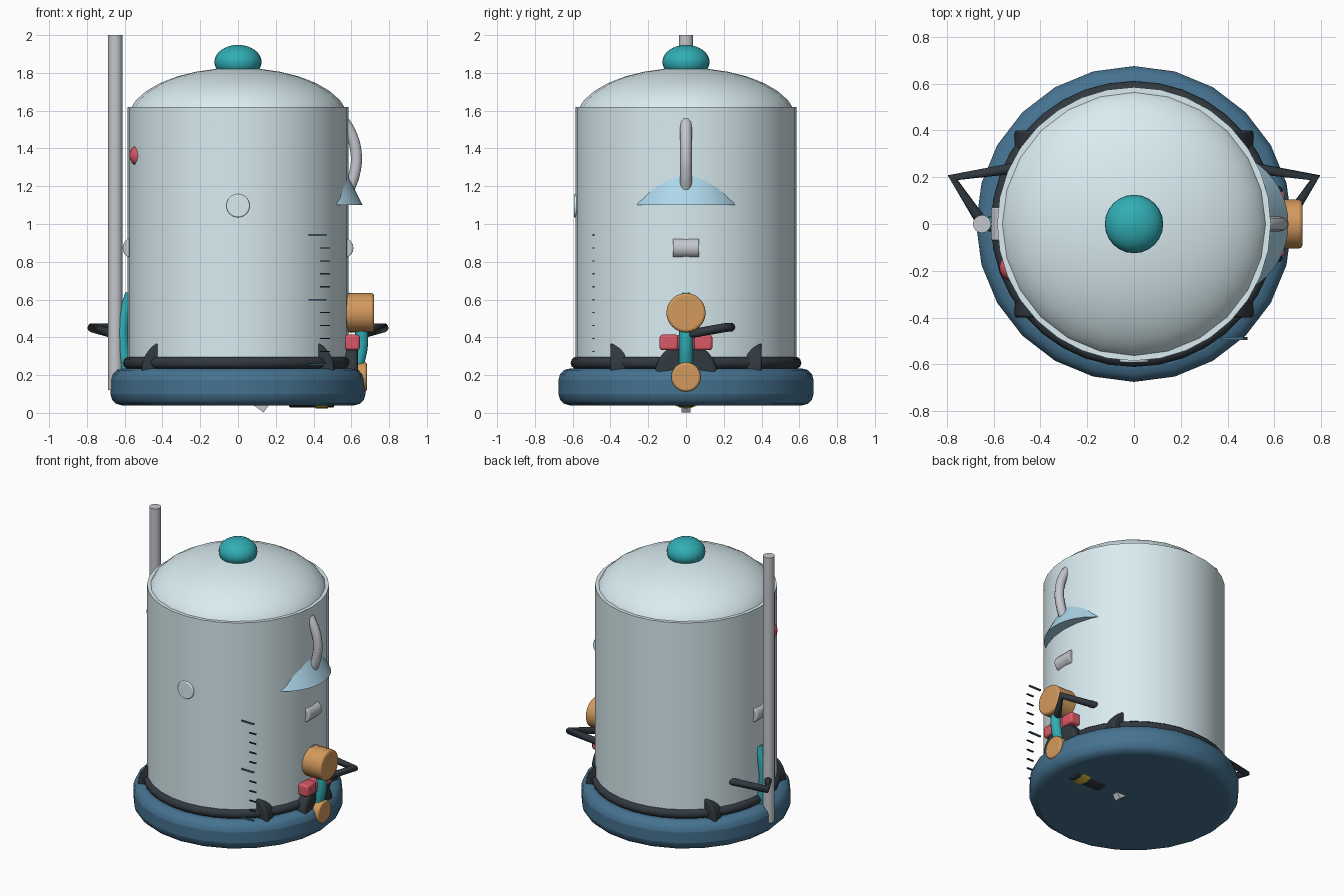
import bpy, bmesh, math
from mathutils import Vector, Matrix

if "Cube" in bpy.data.objects:
    bpy.data.objects.remove(bpy.data.objects["Cube"])

COL = {
    "glass": (0.70, 0.84, 0.88, 1), "navy": (0.06, 0.17, 0.28, 1),
    "black": (0.03, 0.04, 0.05, 1), "teal": (0.03, 0.42, 0.46, 1),
    "orange": (0.65, 0.32, 0.11, 1), "red": (0.70, 0.10, 0.14, 1),
    "sky": (0.42, 0.68, 0.83, 1), "steel": (0.55, 0.57, 0.61, 1),
    "gold": (0.70, 0.50, 0.05, 1),
}
MATS = {}


def finish(obj, name, col, bevel=0, angle=35):
    obj.name = name
    if col not in MATS:
        MATS[col] = bpy.data.materials.new(col)
        MATS[col].diffuse_color = COL[col]
    obj.data.materials.append(MATS[col])
    if bevel:
        m = obj.modifiers.new("bevel", "BEVEL")
        m.width, m.segments = bevel, 3
    if obj.type == "MESH":
        bpy.ops.object.select_all(action="DESELECT")
        obj.select_set(True)
        bpy.context.view_layer.objects.active = obj
        bpy.ops.object.shade_smooth_by_angle(angle=math.radians(angle))
    return obj


AXIS = {"x": (0, math.pi / 2, 0), "y": (math.pi / 2, 0, 0), "z": (0, 0, 0)}


def cyl(name, col, loc, r, depth, axis="z", bevel=0, n=24, r2=None):
    bpy.ops.mesh.primitive_cone_add(vertices=n, radius1=r, radius2=r if r2 is None else r2,
                                    depth=depth, location=loc, rotation=AXIS[axis])
    return finish(bpy.context.object, name, col, bevel)


def ball(name, col, loc, size):
    bpy.ops.mesh.primitive_uv_sphere_add(segments=24, ring_count=16, radius=1, location=loc)
    o = bpy.context.object
    o.scale = size
    return finish(o, name, col)


def box(name, col, loc, size, bevel=0, rot=(0, 0, 0)):
    bpy.ops.mesh.primitive_cube_add(size=1, location=loc, rotation=rot)
    o = bpy.context.object
    o.scale = size
    bpy.ops.object.transform_apply(location=False, rotation=False, scale=True)
    return finish(o, name, col, bevel)


def tube(name, col, pts, r, smooth=True):
    cu = bpy.data.curves.new(name, "CURVE")
    cu.dimensions = "3D"
    cu.bevel_depth, cu.bevel_resolution, cu.resolution_u = r, 3, 6
    cu.use_fill_caps = True
    sp = cu.splines.new("BEZIER")
    sp.bezier_points.add(len(pts) - 1)
    for bp, p in zip(sp.bezier_points, pts):
        bp.co = p
        bp.handle_left_type = bp.handle_right_type = "AUTO" if smooth else "VECTOR"
    o = bpy.data.objects.new(name, cu)
    bpy.context.collection.objects.link(o)
    return finish(o, name, col)


# Rounded base, rubber ring, clear body, domed lid and knob
cyl("base", "navy", (0, 0, 0.1375), 0.675, 0.195, bevel=0.06)
bpy.ops.mesh.primitive_torus_add(major_radius=0.578, minor_radius=0.033, major_segments=36,
                                 minor_segments=10, location=(0, 0, 0.265))
finish(bpy.context.object, "seal_ring", "black", angle=60)
cyl("body", "glass", (0, 0, 0.91), 0.585, 1.42, n=32)
ball("lid", "glass", (0, 0, 1.55), (0.584, 0.584, 0.277))
ball("lid_knob", "teal", (0, 0, 1.858), (0.125, 0.125, 0.09))

# Tall mast on the left
cyl("mast", "steel", (-0.65, 0, 1.06), 0.038, 1.88)

# Rounded feet half buried in the wall
for sx in (-1, 1):
    for sy in (-1, 1):
        cyl("wheel_lug", "black", (0.35 * sx, 0.36 * sy, 0.23), 0.16, 0.08, "y", 0.012)
cyl("side_hub", "black", (0.5, 0, 0.205), 0.165, 0.27, "x", 0.02)

# Mirrored side parts: grey rollers and bent arms
for s in (-1, 1):
    cyl("side_roller", "steel", (0.558 * s, 0, 0.873), 0.053, 0.14, "y", 0.006)
    tube("bent_arm", "black", [(0.5 * s, 0.24, 0.455), (0.775 * s, 0.198, 0.45),
                               (0.665 * s, 0.03, 0.42)], 0.024, False)

# Teal side straps
tube("strap_left", "teal", [(-0.565, 0, 0.63), (-0.605, 0, 0.5), (-0.61, 0, 0.38),
                            (-0.585, 0, 0.22)], 0.034)
tube("strap_right", "teal", [(0.56, 0, 0.62), (0.63, 0, 0.5), (0.655, 0, 0.4),
                             (0.625, 0, 0.22)], 0.036)

# Right side: shade, hook, orange caps and red buckle
cyl("shade", "sky", (0.343, 0, 1.2), 0.317, 0.2, r2=0.217, n=48)
tube("hook", "steel", [(0.53, 0, 1.58), (0.588, 0, 1.5), (0.626, 0, 1.37),
                       (0.615, 0, 1.26), (0.59, 0, 1.19)], 0.031)
cyl("upper_cap", "orange", (0.64, 0, 0.53), 0.104, 0.16, "x", 0.014)
cyl("lower_cap", "orange", (0.6, 0, 0.19), 0.078, 0.165, "x", 0.012)
for y in (-0.09, 0, 0.09):
    box("buckle", "red", (0.605, y, 0.373), (0.08, 0.1, 0.082), 0.015)

# Front button and red stud
cyl("front_button", "glass", (0, -0.55, 1.097), 0.062, 0.085, "y", 0.006)
ball("red_stud", "red", (-0.515, -0.185, 1.363), (0.06, 0.06, 0.06))

# Measuring scale
for i in range(11):
    long = i % 5 == 0
    box("scale_mark", "navy" if long else "black",
        (0.42 if long else 0.46, -0.49, 0.257 + i * 0.0685),
        (0.095 if long else 0.052, 0.012, 0.009 if long else 0.006))

# Underside: banded barrel and small tip
cyl("barrel", "black", (0.39, 0, 0.135), 0.107, 0.24, "x", 0.01)
cyl("barrel_band", "gold", (0.443, 0, 0.135), 0.112, 0.065, "x")
box("under_tip", "steel", (0.12, 0, 0.041), (0.07, 0.045, 0.045), 0, (0, math.radians(35), 0))

for m in bpy.data.materials:
    if m.users and not m.is_grease_pencil:
        m.use_nodes = True
        m.node_tree.nodes["Principled BSDF"].inputs["Base Color"].default_value = m.diffuse_color
